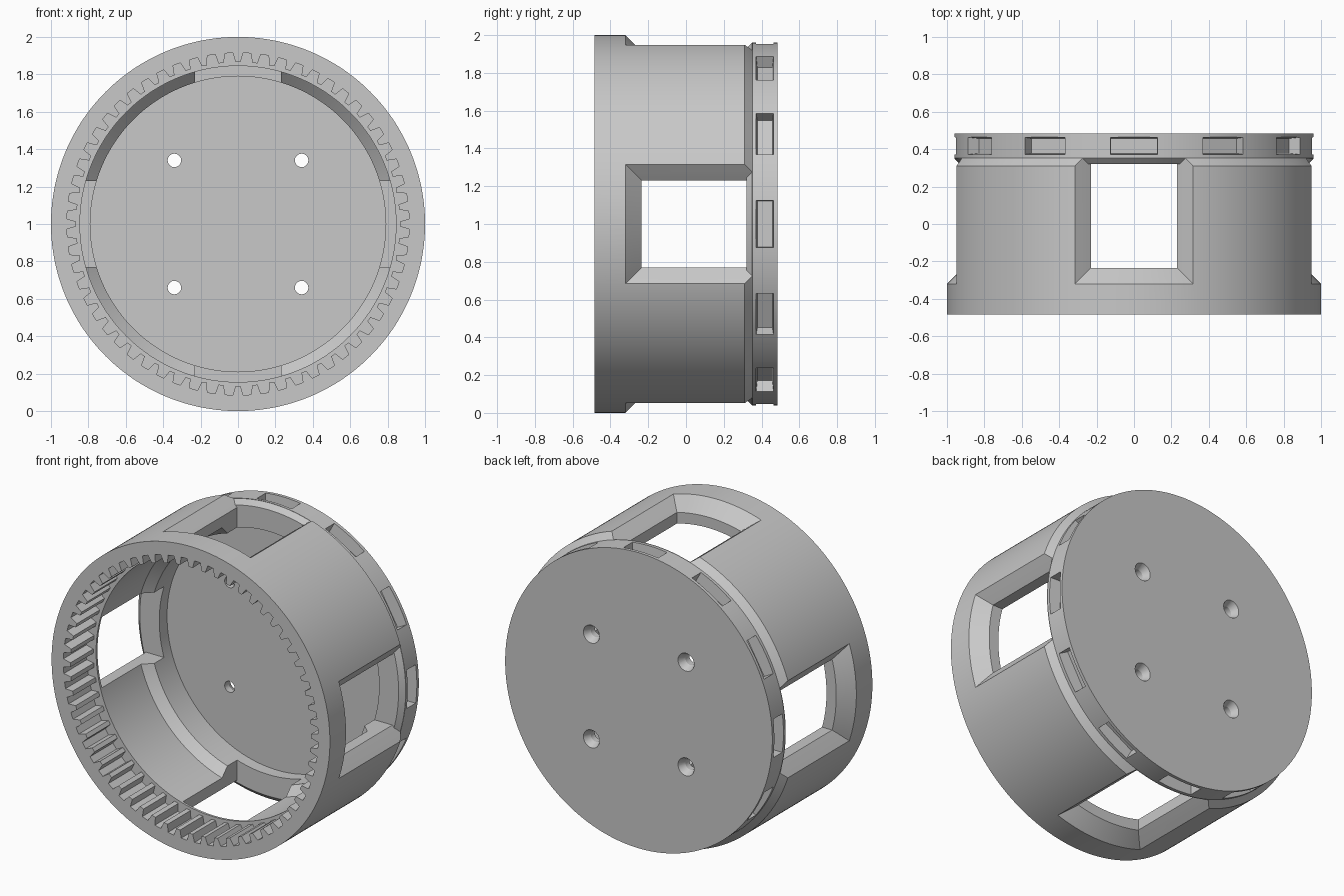
import bpy, bmesh, math
from mathutils import Matrix, Vector

if "Cube" in bpy.data.objects:
    bpy.data.objects.remove(bpy.data.objects["Cube"], do_unlink=True)

SEGMENTS = 240
FRONT, BACK = -0.485, 0.485
CENTRE = Matrix.Translation((0, 0, 1))

grey = bpy.data.materials.new("plain grey")
grey.use_nodes = True
grey.diffuse_color = (0.58, 0.58, 0.58, 1)
grey.node_tree.nodes["Principled BSDF"].inputs["Base Color"].default_value = grey.diffuse_color


def finish(bm, name):
    bmesh.ops.recalc_face_normals(bm, faces=bm.faces[:])
    mesh = bpy.data.meshes.new(name)
    bm.to_mesh(mesh)
    bm.free()
    mesh.materials.append(grey)
    obj = bpy.data.objects.new(name, mesh)
    bpy.context.collection.objects.link(obj)
    return obj


def lathe(bm, profile, steps, at):
    """Turn (radius, y) points, from axis to axis, into a solid around y."""
    def ring(r, y):
        if r == 0:
            return [bm.verts.new(at @ Vector((0, y, 0)))] * steps
        angles = [math.tau * i / steps for i in range(steps)]
        return [bm.verts.new(at @ Vector((r * math.cos(a), y, r * math.sin(a)))) for a in angles]

    rings = [ring(r, y) for r, y in profile]
    for a, b in zip(rings, rings[1:]):
        for i in range(steps):
            j = (i + 1) % steps
            corners = dict.fromkeys((a[i], a[j], b[j], b[i]))
            bm.faces.new(list(corners))


def loft(bm, rings, at):
    """Skin matching loops; caps are quads between a loop's two halves."""
    loops = [[bm.verts.new(at @ Vector(p)) for p in ring] for ring in rings]
    n = len(loops[0])
    for a, b in zip(loops, loops[1:]):
        for i in range(n):
            j = (i + 1) % n
            bm.faces.new((a[i], a[j], b[j], b[i]))
    for loop in (loops[0], loops[-1]):
        for i in range(n // 2 - 1):
            bm.faces.new((loop[i], loop[i + 1], loop[n - 2 - i], loop[n - 1 - i]))


# Drum: open at the front, thick floor at the back, inner shoulder
bm = bmesh.new()
lathe(bm, [(0, 0.40), (0.79, 0.40), (0.79, 0.22), (0.845, 0.165), (0.845, FRONT),
           (1, FRONT), (1, 0.31), (0.96, 0.352), (0.96, BACK), (0, BACK)], SEGMENTS, CENTRE)
drum = finish(bm, "ring_gear_drum")

cut = bmesh.new()

# Four windows with bevelled front and side edges: radius, half width, front y, back y
layers = [(1.05, 0.365, -0.37, 0.35), (0.96, 0.275, -0.28, 0.35),
          (0.93, 0.245, -0.25, 0.32), (0.915, 0.23, -0.235, 0.32),
          (0.6, 0.23, -0.235, 0.32)]
columns = [i / 12 - 1 for i in range(25)]
window = []
for r, half, near, far in layers:
    row = [(half * t, math.sqrt(r * r - (half * t) ** 2)) for t in columns]
    window.append([(x, near, z) for x, z in row] + [(x, far, z) for x, z in reversed(row)])
for k in range(4):
    loft(cut, window, CENTRE @ Matrix.Rotation(k * math.pi / 2, 4, 'Y'))

# Twelve pockets round the rim of the back plate
pocket = [[(-w, y0, z), (w, y0, z), (w, y1, z), (-w, y1, z)]
          for w, y0, y1, z in ((0.122, 0.378, 0.457, 0.885), (0.127, 0.367, 0.468, 1.0))]
for k in range(12):
    loft(cut, pocket, CENTRE @ Matrix.Rotation(k * math.tau / 12, 4, 'Y'))

# Four countersunk screw holes
for x in (-0.34, 0.34):
    for z in (-0.34, 0.34):
        lathe(cut, [(0, 0.3), (0.036, 0.3), (0.036, 0.44), (0.058, BACK),
                    (0.058, 0.55), (0, 0.55)], 32, CENTRE @ Matrix.Translation((x, 0, z)))

# Internal gear teeth
TEETH = 60
outline = []
for k in range(TEETH):
    for part, r in ((0.15, 0.865), (0.28, 0.915), (0.72, 0.915), (0.85, 0.865)):
        a = (k + part) * math.tau / TEETH
        outline.append((r * math.cos(a), 1 + r * math.sin(a)))
ends = [[cut.verts.new((x, y, z)) for x, z in outline] for y in (-0.6, -0.25)]
for end in ends:
    cut.faces.new(end)
for i in range(len(outline)):
    j = (i + 1) % len(outline)
    cut.faces.new((ends[0][i], ends[0][j], ends[1][j], ends[1][i]))

cutter = finish(cut, "drum_cutter")
cutter.hide_render = True

# Cut the drum, bake the result and drop the cutter
mod = drum.modifiers.new("openings", 'BOOLEAN')
mod.operation = 'DIFFERENCE'
mod.solver = 'EXACT'
mod.object = cutter
bpy.ops.object.select_all(action='DESELECT')
bpy.context.view_layer.objects.active = drum
drum.select_set(True)
bpy.ops.object.modifier_apply(modifier=mod.name)
bpy.data.objects.remove(cutter, do_unlink=True)
bpy.ops.object.shade_smooth_by_angle(angle=math.radians(20))
